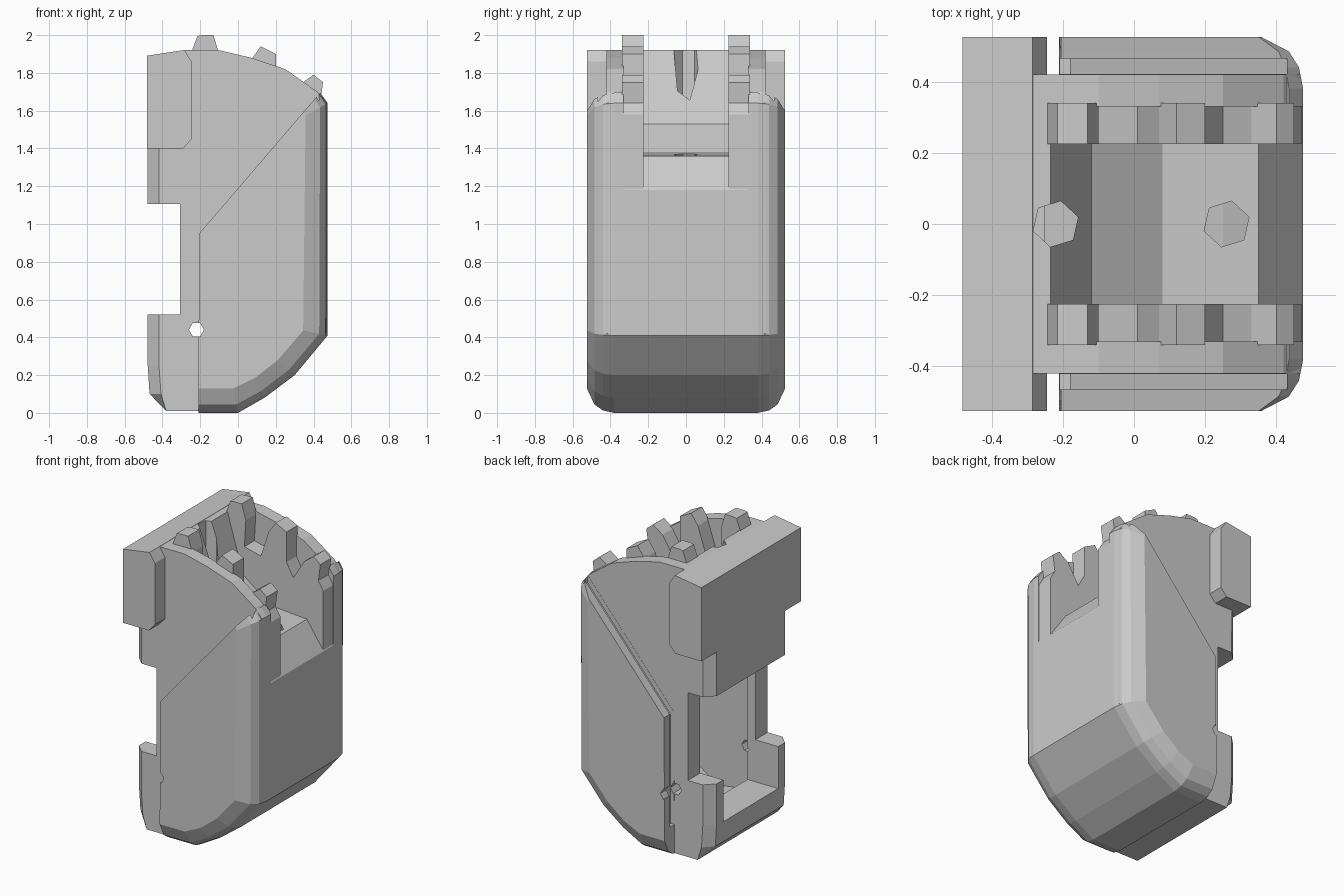
import bpy, bmesh
from math import pi, cos, sin

if "Cube" in bpy.data.objects:
    bpy.data.objects.remove(bpy.data.objects["Cube"])


def loft(name, rings):
    """Solid from matching xz outlines, each placed at its own y."""
    bm = bmesh.new()
    vs = [[bm.verts.new((x, y, z)) for x, z in pts] for y, pts in rings]
    n = len(vs[0])
    for a, b in zip(vs, vs[1:]):
        for i in range(n):
            j = (i + 1) % n
            bm.faces.new((a[i], a[j], b[j], b[i]))
    caps = [bm.faces.new(vs[0][::-1]), bm.faces.new(vs[-1])]
    bm.normal_update()
    bmesh.ops.triangulate(bm, faces=caps)
    bmesh.ops.recalc_face_normals(bm, faces=bm.faces[:])
    if bm.calc_volume(signed=True) < 0:
        bmesh.ops.reverse_faces(bm, faces=bm.faces[:])
    me = bpy.data.meshes.new(name)
    bm.to_mesh(me)
    bm.free()
    ob = bpy.data.objects.new(name, me)
    bpy.context.scene.collection.objects.link(ob)
    return ob


def prism(name, pts, y0, y1):
    return loft(name, [(y0, pts), (y1, pts)])


def box(x0, x1, z0, z1):
    return [(x0, z0), (x1, z0), (x1, z1), (x0, z1)]


def ngon(x, z, r, n, a=0.0):
    return [(x + r * cos(a + 2 * pi * i / n), z + r * sin(a + 2 * pi * i / n)) for i in range(n)]


def volume(me):
    bm = bmesh.new()
    bm.from_mesh(me)
    v = bm.calc_volume(signed=True)
    bm.free()
    return v


def combine(target, other, op):
    """Boolean that keeps the first solver result with a sensible volume."""
    before, part = volume(target.data), volume(other.data)
    low, high = (before, before + part) if op == 'UNION' else (before - part, before)
    for solver in ('EXACT', 'MANIFOLD', 'FLOAT'):
        m = target.modifiers.new("bool", 'BOOLEAN')
        m.operation, m.object, m.solver = op, other, solver
        bpy.context.view_layer.update()
        dg = bpy.context.evaluated_depsgraph_get()
        me = bpy.data.meshes.new_from_object(target.evaluated_get(dg))
        target.modifiers.remove(m)
        if len(me.polygons) > 3 and low - 0.01 <= volume(me) <= high + 0.01:
            target.data = me
            break
    bpy.data.objects.remove(other, do_unlink=True)
    bpy.context.view_layer.update()


# Inner body: curved top, stepped back, chamfered back edges
outline = [(-0.48, 1.89), (-0.28, 1.92), (-0.1, 1.92), (0.07, 1.88), (0.25, 1.82), (0.42, 1.7),
           (0.468, 1.64), (0.468, 0.42), (0.29, 0.21), (0, 0.01), (-0.38, 0.01), (-0.468, 0.1),
           (-0.478, 0.25), (-0.478, 0.52), (-0.308, 0.52), (-0.308, 1.105), (-0.478, 1.105)]
narrow = [(x + 0.06 if x < -0.4 else x, z) for x, z in outline]
body = loft("holder_body", [(-0.42, narrow), (-0.36, outline), (0.36, outline), (0.42, narrow)])

# Outer cover with rounded front and bottom rims
cover = [(-0.21, 0), (0, 0), (0.14, 0.08), (0.3, 0.2), (0.475, 0.41),
         (0.475, 1.64), (0.435, 1.695), (-0.205, 0.95)]
inward = [(0, 1), (-0.2, 1), (-0.4, 0.8), (-0.7, 0.6), (-1, 0.2), (-0.9, -0.5), (-0.65, -0.75), (0, 0)]


def inset(d):
    return [(x + d * u, z + d * w) for (x, z), (u, w) in zip(cover, inward)]


shape = [(0.525, 0.13), (0.485, 0.045), (0.44, 0.013), (0.38, 0)]
rings = [(-y, inset(d)) for y, d in shape] + [(y, inset(d)) for y, d in reversed(shape)]
combine(body, loft("cover", rings), 'UNION')

# Seam grooves between the cover and the body
groove = [(-0.3, 0.2), (-0.18, 0.2), (-0.18, 0.93), (0.43, 1.64), (0.43, 2.0), (-0.3, 2.0)]
for y0, y1 in ((0.421, 0.465), (-0.465, -0.421)):
    combine(body, prism("groove", groove, y0, y1), 'DIFFERENCE')

# Top channel with its sloping floor
floor = [(-0.235, 1.92), (-0.12, 1.53), (0.08, 1.38), (0.35, 1.36), (0.475, 1.18),
         (0.6, 1.0), (0.6, 2.2), (-0.235, 2.2)]
combine(body, prism("channel", floor, -0.33, 0.33), 'DIFFERENCE')

# Toothed rails on both sides of the channel
rail = [(-0.25, 1.1), (-0.25, 1.9), (-0.215, 1.995), (-0.19, 2.0), (-0.13, 2.0), (-0.1, 1.9),
        (-0.11, 1.72), (0.01, 1.69), (0.07, 1.87), (0.12, 1.94), (0.2, 1.9), (0.2, 1.7),
        (0.25, 1.61), (0.33, 1.74), (0.4, 1.79), (0.45, 1.75), (0.435, 1.64), (0.471, 1.58), (0.471, 1.1)]
for y0, y1 in ((0.225, 0.34), (-0.34, -0.225)):
    combine(body, prism("rail", rail, y0, y1), 'UNION')

# Wide clip block at the upper back
block = [(-0.481, 1.4), (-0.29, 1.4), (-0.245, 1.45), (-0.245, 1.86), (-0.285, 1.921), (-0.481, 1.891)]
combine(body, prism("clip_block", block, -0.525, 0.525), 'UNION')

# Hollow inside and the opening at the back
cavity = [(-0.25, 0.16), (0, 0.12), (0.25, 0.3), (0.4, 0.47), (0.4, 1.12), (0.29, 1.27),
          (0.05, 1.29), (-0.25, 1.29)]
combine(body, prism("cavity", cavity, -0.33, 0.33), 'DIFFERENCE')
combine(body, prism("opening", box(-0.6, -0.2, 0.24, 1.09), -0.29, 0.29), 'DIFFERENCE')

# Cross hole through the sides
combine(body, prism("pin_hole", ngon(-0.22, 0.44, 0.04, 6), -0.7, 0.7), 'DIFFERENCE')

# Two vertical holes from the channel into the hollow
for x in (-0.22, 0.26):
    hole = prism("hole", ngon(0, 0, 0.066, 6, 0.3), -2.2, -1.0)
    for v in hole.data.vertices:
        v.co = (v.co.x + x, v.co.z, -v.co.y)
    hole.data.update()
    combine(body, hole, 'DIFFERENCE')
